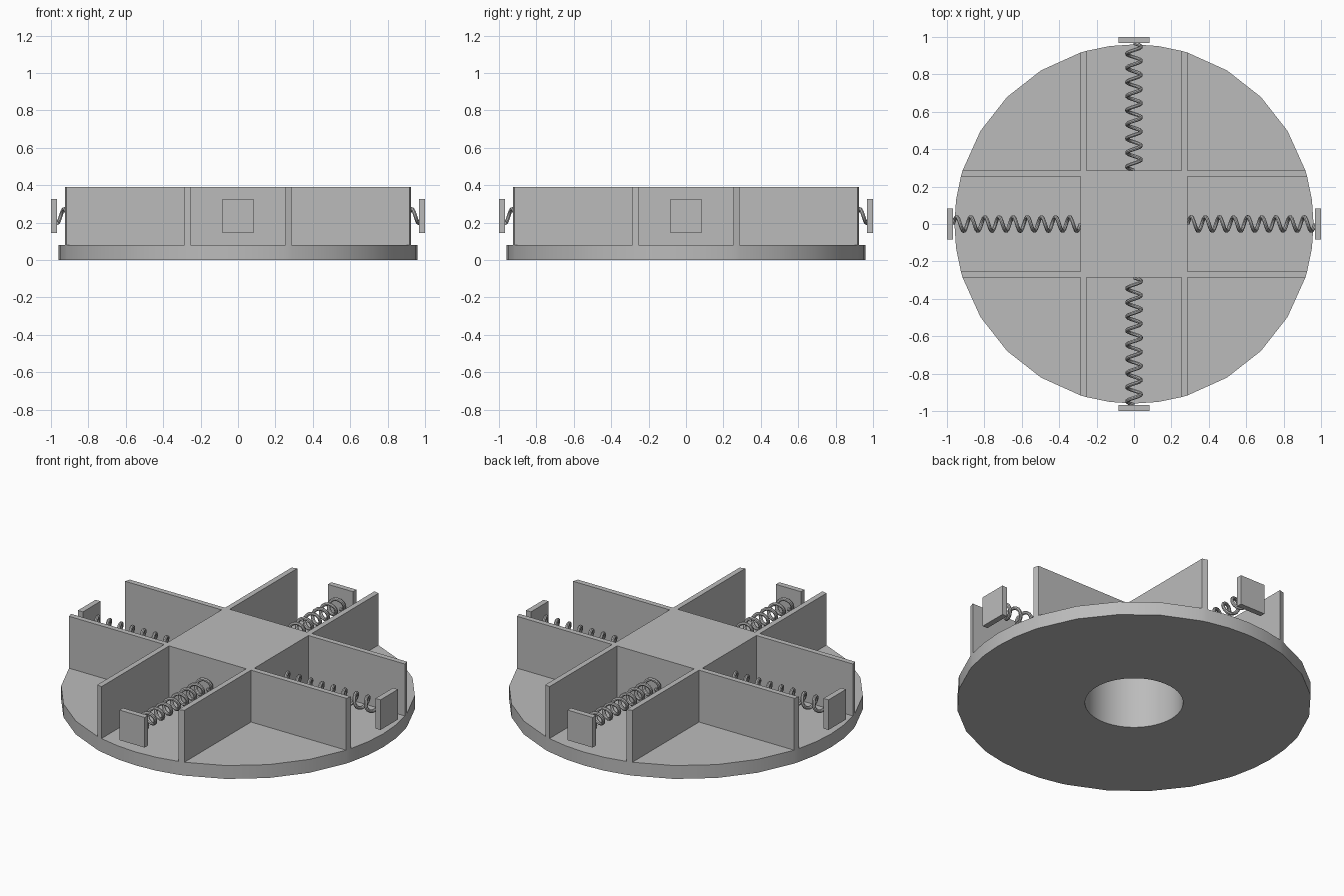
import bpy, bmesh, math
from mathutils import Matrix, Vector

cube = bpy.data.objects.get("Cube")
if cube:
    bpy.data.objects.remove(cube, do_unlink=True)

R = 0.96                    # disc radius
OUT, IN = 0.287, 0.255      # outer and inner faces of the walls
BASE, TOP = 0.08, 0.39      # disc top and wall top
PAD_X = 0.967               # inner face of the pads

grey = bpy.data.materials.new("plain grey")
grey.use_nodes = True
colour = (0.5, 0.5, 0.5, 1)
grey.diffuse_color = colour
grey.node_tree.nodes["Principled BSDF"].inputs["Base Color"].default_value = colour


def finish(obj):
    """Give the part its colour and smooth its curved sides."""
    obj.data.materials.append(grey)
    bpy.ops.object.select_all(action="DESELECT")
    obj.select_set(True)
    bpy.context.view_layer.objects.active = obj
    if obj.type == "CURVE":
        bpy.ops.object.convert(target="MESH")
    bpy.ops.object.shade_smooth_by_angle(angle=math.radians(30))
    return obj


def prism(name, outline, z0, z1):
    """Extrude a flat outline from z0 to z1."""
    bm = bmesh.new()
    face = bm.faces.new([bm.verts.new((x, y, z0)) for x, y in outline])
    top = bmesh.ops.extrude_face_region(bm, geom=[face])["geom"]
    verts = [v for v in top if isinstance(v, bmesh.types.BMVert)]
    bmesh.ops.translate(bm, verts=verts, vec=(0, 0, z1 - z0))
    bmesh.ops.recalc_face_normals(bm, faces=bm.faces)
    mesh = bpy.data.meshes.new(name)
    bm.to_mesh(mesh)
    bm.free()
    obj = bpy.data.objects.new(name, mesh)
    bpy.context.collection.objects.link(obj)
    return obj


def four_times(points):
    """Repeat a quarter outline round the centre."""
    return [(Matrix.Rotation(k * math.pi / 2, 2) @ Vector(p))[:]
            for k in range(4) for p in points]


def bore(obj, cutter):
    mod = obj.modifiers.new("bore", "BOOLEAN")
    mod.operation = "DIFFERENCE"
    mod.solver = "EXACT"
    mod.object = cutter
    bpy.context.view_layer.objects.active = obj
    bpy.ops.object.modifier_apply(modifier=mod.name)


# Blind round hole from below
hole = [(0.266 * math.cos(a), 0.266 * math.sin(a))
        for a in (i * math.tau / 48 for i in range(48))]
cutter = prism("hole_cutter", hole, -0.1, 0.355)
cutter.hide_render = True

# Base disc: facets follow the channel mouths and the quarter sectors
inner, outer = math.asin(IN / R), math.asin(OUT / R)
step = (math.pi / 2 - 2 * outer) / 4
angles = [-inner, -inner / 2, 0, inner / 2, inner]
angles += [outer + step * i for i in range(5)]
rim = four_times([(R * math.cos(a), R * math.sin(a)) for a in angles])
disc = prism("base_disc", rim, 0, BASE)

# Central block with its eight radial walls, in one outline
far_out, far_in = R * math.cos(outer), R * math.cos(inner)
cross = four_times([(OUT, -OUT), (far_out, -OUT), (far_in, -IN), (OUT, -IN),
                    (OUT, IN), (far_in, IN), (far_out, OUT)])
walls = prism("block_and_walls", cross, BASE, TOP)

for part in (disc, walls):
    bore(part, cutter)
    finish(part)
bpy.data.objects.remove(cutter, do_unlink=True)

# Coil springs and end pads, one set in each channel
LENGTH, TURNS, STEPS = PAD_X - OUT, 9, 14
for k, side in enumerate(("left", "back", "right", "front")):
    turn = Matrix.Rotation(k * math.pi / 2, 4, "Z")

    curve = bpy.data.curves.new(side + "_spring", "CURVE")
    curve.dimensions = "3D"
    curve.bevel_depth = 0.01
    curve.bevel_resolution = 2
    curve.use_fill_caps = True
    spline = curve.splines.new("POLY")
    count = TURNS * STEPS
    spline.points.add(count)
    for i, point in enumerate(spline.points):
        t = i * math.tau / STEPS
        pos = Vector((PAD_X - LENGTH * i / count,
                      -0.038 * math.sin(t), 0.235 - 0.038 * math.cos(t)))
        point.co = (*(turn @ pos), 1)
    spring = bpy.data.objects.new(side + "_spring", curve)
    bpy.context.collection.objects.link(spring)
    finish(spring)

    corners = [(PAD_X, -0.083), (1, -0.083), (1, 0.083), (PAD_X, 0.083)]
    pad = prism(side + "_pad", [(turn @ Vector((*c, 0)))[:2] for c in corners],
                0.145, 0.325)
    finish(pad)
